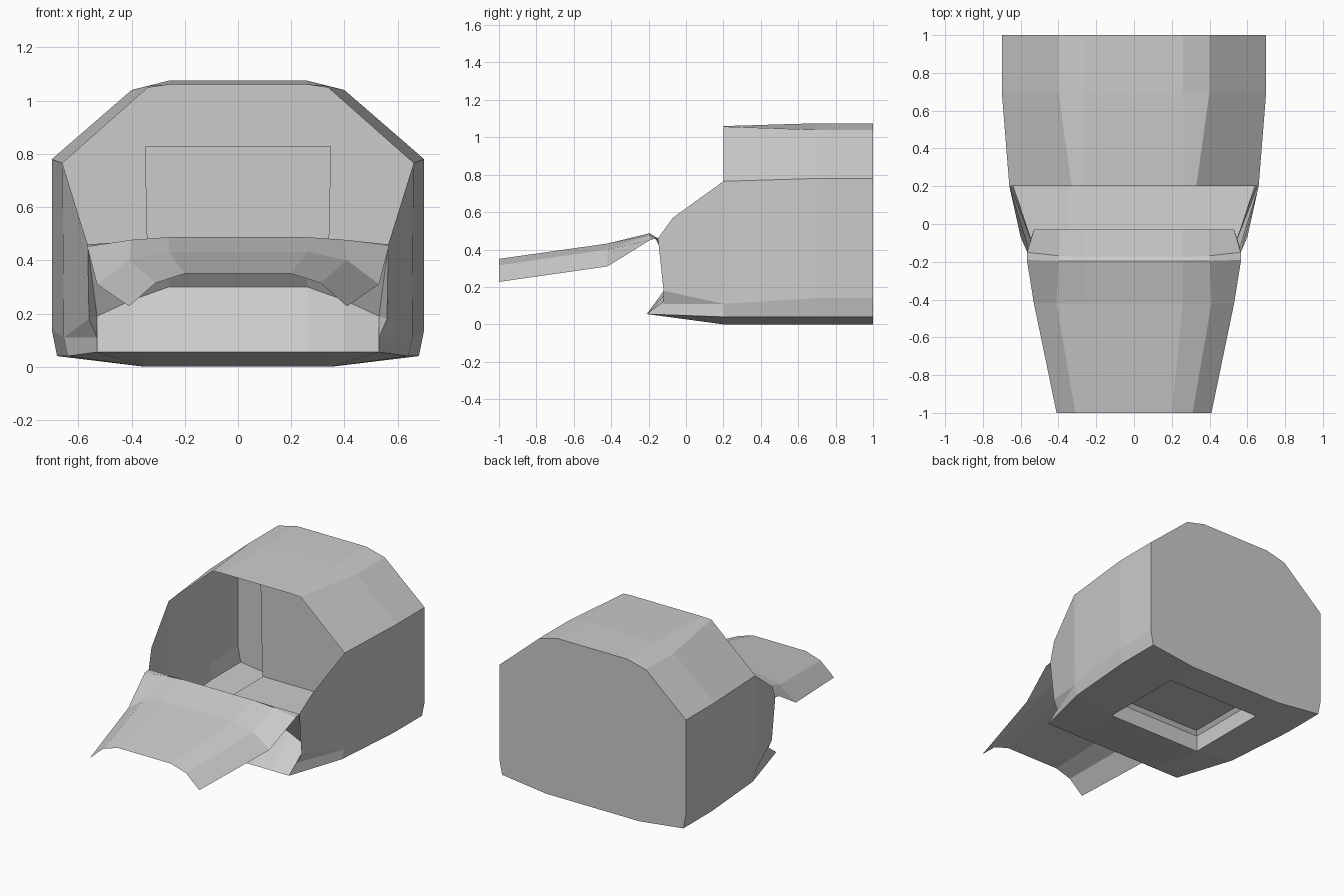
import bpy, bmesh

if "Cube" in bpy.data.objects:
    bpy.data.objects.remove(bpy.data.objects["Cube"])


def mirrored(half):
    """Full left-to-right row from right-hand points running centre to outside."""
    return [(-x, y, z) for x, y, z in reversed(half)] + list(half)


def finish(name, bm):
    bmesh.ops.remove_doubles(bm, verts=bm.verts, dist=0.0005)
    bmesh.ops.recalc_face_normals(bm, faces=bm.faces)
    mesh = bpy.data.meshes.new(name)
    bm.to_mesh(mesh)
    bm.free()
    obj = bpy.data.objects.new(name, mesh)
    bpy.context.collection.objects.link(obj)
    return obj


def add_face(bm, pts):
    return bm.faces.new([bm.verts.new(p) for p in pts])


def bridge(bm, a, b):
    for i in range(len(a) - 1):
        add_face(bm, [a[i], a[i + 1], b[i + 1], b[i]])


def flip(pts):
    return [(-x, y, z) for x, y, z in pts]


# Hull: half sections from the bottom edge round to the roof edge
wide = [(.35, 0), (.68, .04), (.70, .14), (.70, .78), (.40, 1.04), (.26, 1.075)]
mouth = [(.35, 0), (.64, .04), (.655, .11), (.66, .765), (.33, 1.057), (.26, 1.06)]
rows = [[(x, y, z) for x, z in prof]
        for y, prof in ((1, wide), (.78, wide), (.7, wide), (.2, mouth))]
bm = bmesh.new()
for k in range(3):
    a, b = rows[k], rows[k + 1]
    for side in (list, flip):
        bridge(bm, side(a), side(b))
    add_face(bm, [a[-1], flip(a)[-1], flip(b)[-1], b[-1]])
    if k == 0:  # the floor is open under the seat further forward
        add_face(bm, [a[0], flip(a)[0], flip(b)[0], b[0]])
add_face(bm, rows[0] + flip(rows[0])[::-1])  # rear wall

# Hull front: floor, bilge and the cut-away cheeks
m = rows[-1]
tip_in, tip = (.35, -.21, .055), (.53, -.21, .055)
jaw = (.53, -.12, .11)
cheek = [(.56, -.12, .18), (.565, -.15, .46), (.60, -.07, .57)]
add_face(bm, [m[0], flip(m)[0], (-.35, -.21, .055), tip_in])
for side in (list, flip):
    add_face(bm, side([m[0], m[1], tip, tip_in]))
    add_face(bm, side([m[1], m[2], jaw, tip]))
    add_face(bm, side([m[2], jaw, cheek[0]]))
    add_face(bm, side([m[2], cheek[0], cheek[1], cheek[2], m[3]]))
finish("hull", bm)

# Hood: folded sheet running from the nose back to the lip
hood_rows = [
    [(.20, -1, .35), (.31, -1, .315), (.41, -1, .227)],
    [(.26, -.42, .432), (.41, -.42, .40), (.53, -.42, .31)],
    [(.26, -.195, .487), (.40, -.195, .477), (.567, -.19, .452)],
    [(.26, -.175, .475), (.40, -.168, .47), (.565, -.15, .46)],
]
bm = bmesh.new()
for a, b in zip(hood_rows, hood_rows[1:]):
    bridge(bm, mirrored(a), mirrored(b))
finish("hood", bm)

# Front panel: folds back under the hood, then forward to the floor
ridge = [(.26, -.03, .30), (.40, -.03, .25), (.53, -.03, .19)]
toe = [(.26, -.21, .055), (.40, -.21, .055), tip]
bm = bmesh.new()
bridge(bm, mirrored(hood_rows[-1]), mirrored(ridge))
bridge(bm, mirrored(ridge), mirrored(toe))
for side in (list, flip):
    add_face(bm, side([ridge[-1], cheek[1], cheek[0]]))
    add_face(bm, side([ridge[-1], cheek[0], jaw]))
    add_face(bm, side([ridge[-1], jaw, tip]))
finish("front_panel", bm)


# Seat cushion: hollow from below, chamfered round the top
def ring(w, y0, y1, z):
    return [(-w, y0, z), (w, y0, z), (w, y1, z), (-w, y1, z), (-w, y0, z)]


rings = [ring(.35, .2, .78, 0), ring(.35, .2, .78, .11), ring(.33, .22, .76, .135)]
bm = bmesh.new()
for a, b in zip(rings, rings[1:]):
    bridge(bm, a, b)
add_face(bm, rings[-1][:4])
finish("seat_cushion", bm)

# Seat back: slightly wider at the top
low, high = ring(.335, .74, .78, .12), ring(.35, .74, .78, .828)
bm = bmesh.new()
bridge(bm, low, high)
add_face(bm, low[:4])
add_face(bm, high[:4])
finish("seat_back", bm)
